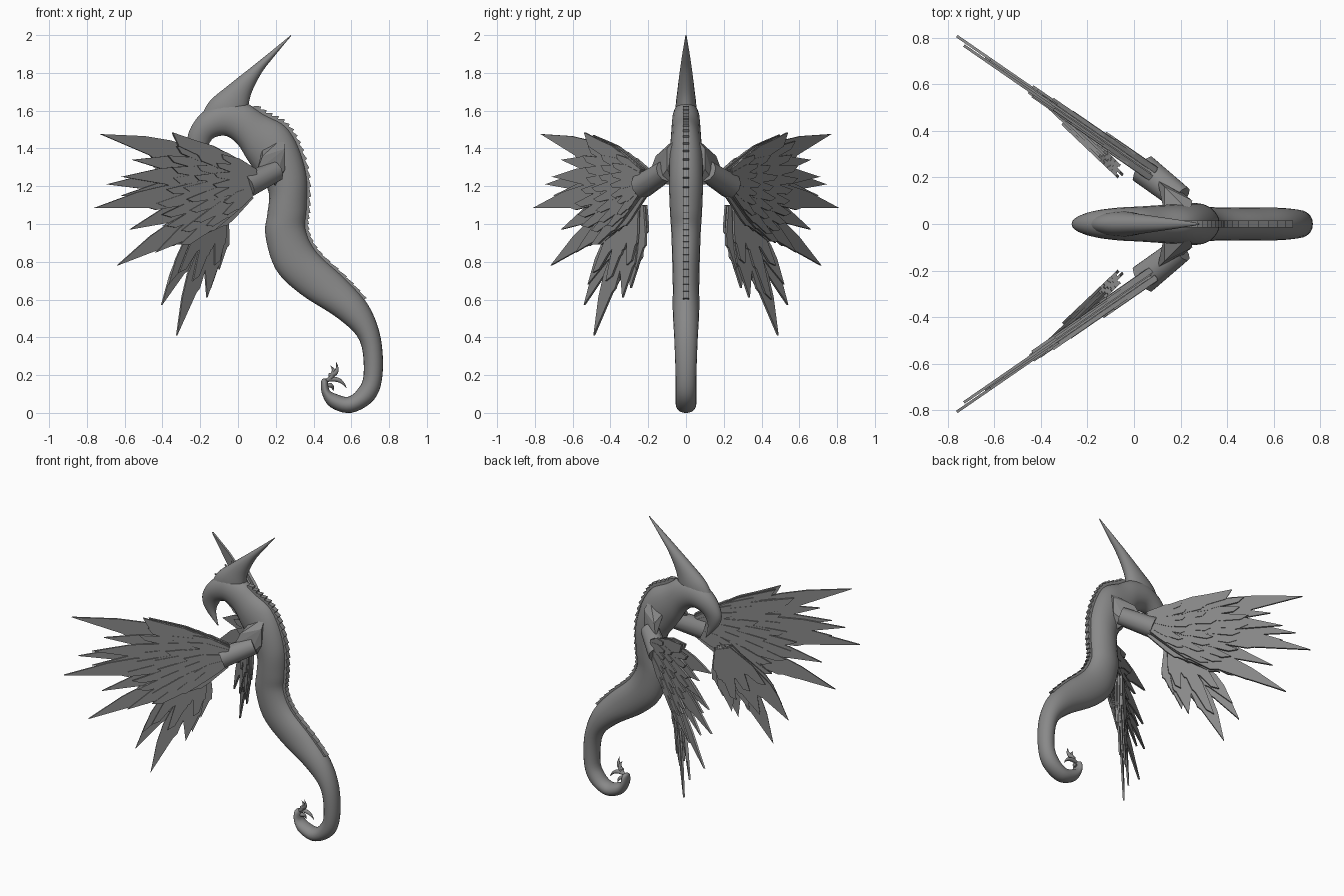
import bpy, bmesh, math, random
from mathutils import Vector

random.seed(4)
if "Cube" in bpy.data.objects:
    bpy.data.objects.remove(bpy.data.objects["Cube"])

grey = bpy.data.materials.new("stone_grey")
grey.use_nodes = True
COLOUR = (0.25, 0.25, 0.25, 1)
grey.diffuse_color = COLOUR
grey.node_tree.nodes["Principled BSDF"].inputs["Base Color"].default_value = COLOUR


def finish(bm, name, smooth=False):
    """Turn a bmesh into a named object with the shared material."""
    bmesh.ops.recalc_face_normals(bm, faces=bm.faces)
    mesh = bpy.data.meshes.new(name)
    bm.to_mesh(mesh)
    bm.free()
    mesh.materials.append(grey)
    obj = bpy.data.objects.new(name, mesh)
    bpy.context.collection.objects.link(obj)
    if smooth:
        bpy.ops.object.select_all(action="DESELECT")
        obj.select_set(True)
        bpy.context.view_layer.objects.active = obj
        bpy.ops.object.shade_smooth_by_angle(angle=math.radians(50))
    return obj


def sample(rows, t):
    """Smooth interpolation through rows of numbers at parameter t."""
    last = len(rows) - 1
    i = min(int(t), last - 1)
    f = t - i
    a, b, c, d = (rows[max(0, min(last, i + k))] for k in (-1, 0, 1, 2))
    return [q + f / 2 * (r - p + f * (2 * p - 5 * q + 4 * r - s + f * (3 * (q - r) + s - p)))
            for p, q, r, s in zip(a, b, c, d)]


def loft(bm, rows, steps=5, sides=20):
    """Skin elliptical rings; each row is outer x,z, inner x,z and half width."""
    rings = []
    for j in range((len(rows) - 1) * steps + 1):
        ox, oz, ix, iz, w = sample(rows, j / steps)
        ring = []
        for k in range(sides):
            a = math.tau * k / sides
            m = (1 + math.cos(a)) / 2
            ring.append(bm.verts.new((ix + (ox - ix) * m, max(w, .002) * math.sin(a),
                                      max(0, iz + (oz - iz) * m))))
        rings.append(ring)
    for r, s in zip(rings, rings[1:]):
        for k in range(sides):
            n = (k + 1) % sides
            bm.faces.new((r[k], r[n], s[n], s[k]))
    bm.faces.new(rings[0])
    bm.faces.new(rings[-1])


# Body: beak tip, head, neck, torso and curled tail in one skin
BODY = [(-.155, 1.28, -.15, 1.28, .004), (-.245, 1.38, -.17, 1.37, .025),
        (-.265, 1.47, -.15, 1.43, .04), (-.2, 1.58, -.12, 1.46, .058),
        (-.08, 1.65, -.06, 1.465, .07), (.04, 1.64, 0, 1.42, .075),
        (.14, 1.58, .05, 1.34, .08), (.25, 1.52, .1, 1.27, .085),
        (.32, 1.41, .14, 1.22, .09), (.365, 1.25, .165, 1.15, .09),
        (.365, 1.08, .155, 1.05, .085), (.36, .97, .145, .94, .078),
        (.42, .85, .2, .76, .073), (.57, .71, .33, .63, .07),
        (.69, .57, .53, .5, .07), (.755, .4, .645, .38, .062),
        (.765, .2, .665, .2, .055), (.72, .07, .63, .12, .055),
        (.6, 0, .58, .085, .054), (.49, .03, .52, .1, .05),
        (.445, .1, .485, .12, .045), (.44, .165, .475, .165, .035),
        (.452, .183, .465, .18, .008)]
bm = bmesh.new()
loft(bm, BODY)
finish(bm, "body", True)

# Swept-back head crest
CREST = [(.28, 2, .281, 1.995, .003), (.17, 1.91, .19, 1.885, .02),
         (.07, 1.83, .125, 1.8, .032), (-.05, 1.735, .07, 1.69, .045),
         (-.15, 1.65, .05, 1.59, .055), (-.2, 1.56, .04, 1.52, .05)]
bm = bmesh.new()
loft(bm, CREST)
finish(bm, "head_crest", True)

# Row of saw-tooth spines down the back
bm = bmesh.new()
COUNT = 30
for i in range(COUNT):
    t = 5.4 + 8.3 * i / COUNT
    here, nxt = sample(BODY, t), sample(BODY, t + .36)
    a, b = (Vector((p[0], 0, p[1])) for p in (here, nxt))
    out = Vector((here[0] - here[2], 0, here[1] - here[3])).normalized()
    size = .028 * (1 - .5 * i / COUNT)
    half = Vector((0, .016, 0))
    pts = [a - out * .02, b - out * .03, b + out * size, a + out * .006]
    left, right = ([bm.verts.new(p + half * s) for p in pts] for s in (-1, 1))
    bm.faces.new(left)
    bm.faces.new(right)
    for k in range(4):
        n = (k + 1) % 4
        bm.faces.new((left[k], left[n], right[n], right[k]))
finish(bm, "back_spines")

# Small curved barbs at the tail tip
BARBS = [((.48, .2), (.54, .2), (.52, .27)), ((.47, .17), (.53, .21), (.49, .25)),
         ((.46, .17), (.54, .2), (.575, .13)), ((.47, .14), (.5, .16), (.505, .115))]
for n, (p, q, r) in enumerate(BARBS):
    curve = bpy.data.curves.new("tail_barb", "CURVE")
    curve.dimensions = "3D"
    curve.bevel_depth = .013
    curve.bevel_resolution = 2
    spline = curve.splines.new("POLY")
    spline.points.add(8)
    for k, point in enumerate(spline.points):
        f = k / 8
        x, z = ((1 - f) ** 2 * u + 2 * f * (1 - f) * v + f * f * w for u, v, w in zip(p, q, r))
        point.co = (x, (n - 1.5) * .015 * f, z, 1)
        point.radius = math.sin(math.pi * (.25 + .74 * f))
    curve.materials.append(grey)
    bpy.context.collection.objects.link(bpy.data.objects.new("tail_barb", curve))


def feather(bm, side, plane, root, tip, width, offset, blunt=0):
    """Thin pointed blade lying in a slanted upright plane (y, slope)."""
    root, tip = Vector(root), Vector(tip)
    along = tip - root
    across = Vector((-along.y, along.x)).normalized() * width / 2
    outline = [(0, -.35), (.55, -1), (.72, -.8), (1, -blunt), (1 - blunt * .2, blunt),
               (.66, .7), (.62, .95), (.45, .9), (0, .35)]
    if not blunt:
        outline.pop(4)
    layers = []
    for d in (-.006, .006):
        verts = []
        for t, w in outline:
            p = root + along * t + across * w
            y = plane[0] - p.x * plane[1] + (offset + d) * .82
            verts.append(bm.verts.new((p.x + (offset + d) * .57, y * side, p.y)))
        layers.append(verts)
    lo, hi = layers
    bm.faces.new(lo)
    bm.faces.new(hi)
    for k in range(len(lo)):
        n = (k + 1) % len(lo)
        bm.faces.new((lo[k], lo[n], hi[n], hi[k]))


UPPER, LOWER = (.272, .69), (.165, .95)
LONG_TIPS = [(-.725, 1.476), (-.56, 1.34), (-.62, 1.25), (-.69, 1.21), (-.62, 1.15),
             (-.765, 1.085), (-.57, .97), (-.64, .78), (-.44, .85), (-.3, .9), (-.19, .94)]
LOW_TIPS = [(-.4, .57), (-.37, .68), (-.33, .41), (-.27, .62), (-.22, .66),
            (-.17, .61), (-.14, .66), (-.1, .76)]
SHOULDER = [(.24, .05, 1.46), (.25, .1, 1.4), (.25, .1, 1.29), (.13, .16, 1.36),
            (.1, .19, 1.28), (.19, .15, 1.22), (.2, .05, 1.2), (.13, .05, 1.4)]

for side, label in ((-1, "front"), (1, "rear")):
    # Long flight feathers fanned from the wrist
    bm = bmesh.new()
    for n, tip in enumerate(LONG_TIPS):
        root = (.07, 1.27 - .012 * n)
        reach = (Vector(tip) - Vector(root)).length
        feather(bm, side, UPPER, root, tip, .06 + .075 * reach, .008 * (n % 3 - 1))
    finish(bm, label + "_flight_feathers")

    # Overlapping covert layers on both faces of the wing
    bm = bmesh.new()
    for layer, (reach, count) in enumerate(((.5, 11), (.36, 9), (.22, 7))):
        for n in range(count):
            f = n / (count - 1)
            angle = math.radians(157 + 61 * f)
            r = reach * random.uniform(.85, 1.08)
            root = Vector((.08, 1.28 - .1 * f))
            tip = root + Vector((math.cos(angle), math.sin(angle))) * r
            for face in (-1, 1):
                feather(bm, side, UPPER, root, tip, .075 - .012 * layer,
                        face * (.013 + .007 * layer + .002 * (n % 2)), .4)
    feather(bm, side, UPPER, (.08, 1.27), (-.37, 1.46), .09, .02, .6)
    feather(bm, side, UPPER, (.08, 1.27), (-.43, 1.4), .09, -.02, .4)
    finish(bm, label + "_covert_feathers")

    # Hanging lower fan
    bm = bmesh.new()
    for n, tip in enumerate(LOW_TIPS):
        root = Vector((-.13 + .008 * n, 1.1))
        feather(bm, side, LOWER, root, tip, .085, .009 * (n % 3 - 1))
        short = root.lerp(Vector(tip), random.uniform(.55, .75))
        feather(bm, side, LOWER, root, short, .06, .02 - .04 * (n % 2), .4)
    finish(bm, label + "_lower_feathers")

    # Faceted shoulder block
    bm = bmesh.new()
    for x, y, z in SHOULDER:
        bm.verts.new((x, y * side, z))
    bmesh.ops.convex_hull(bm, input=bm.verts)
    finish(bm, label + "_shoulder")

    # Upper arm joining the shoulder to the wrist
    start, end = Vector((.2, .11 * side, 1.28)), Vector((.04, .235 * side, 1.2))
    bpy.ops.mesh.primitive_cone_add(vertices=10, radius1=.058, radius2=.068,
                                    depth=(end - start).length, location=(start + end) / 2)
    arm = bpy.context.object
    arm.name = label + "_arm"
    arm.rotation_mode = "QUATERNION"
    arm.rotation_quaternion = (end - start).to_track_quat("Z", "Y")
    arm.data.materials.append(grey)
    bpy.ops.object.shade_smooth_by_angle(angle=math.radians(40))
